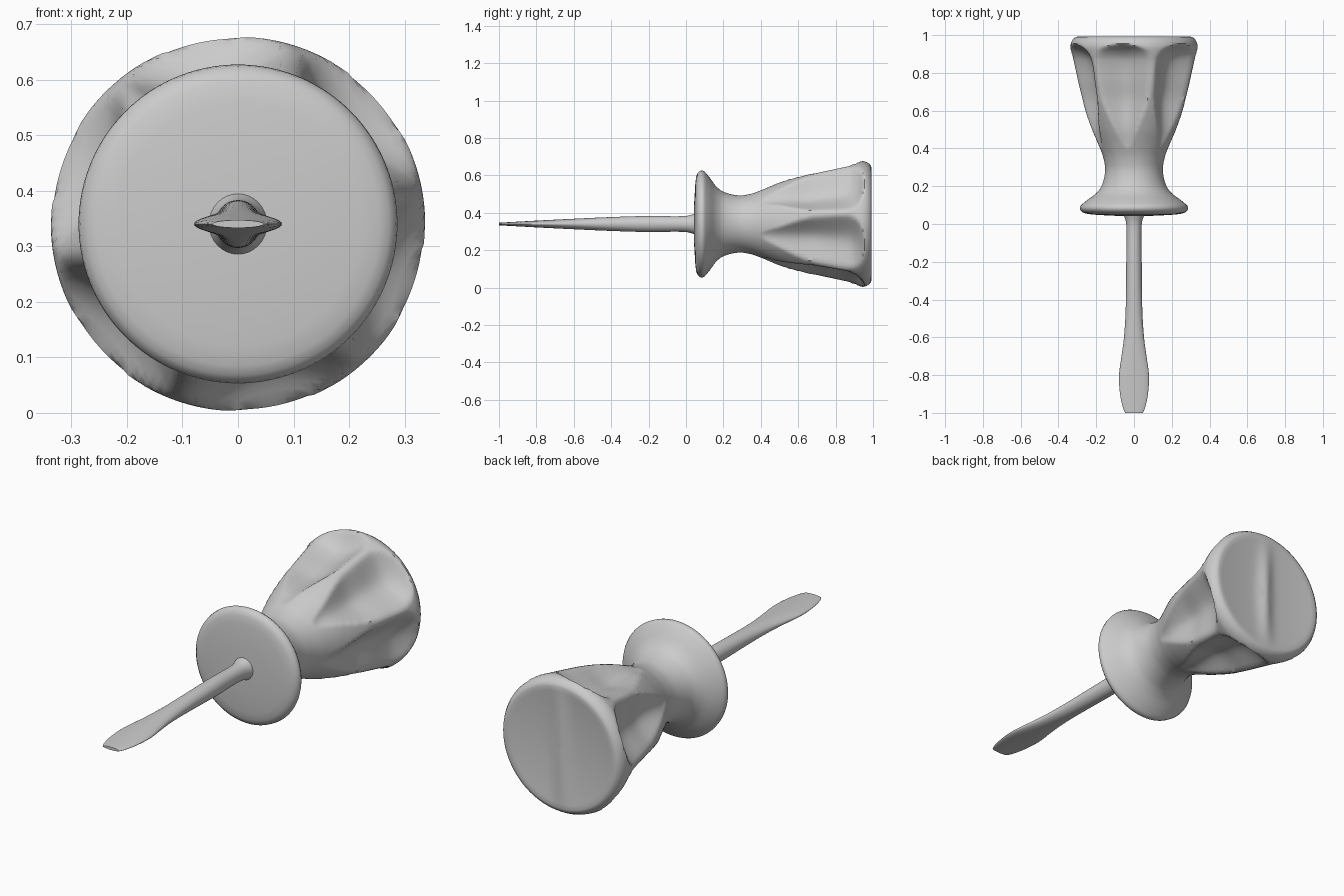
import bpy, bmesh, math

if "Cube" in bpy.data.objects:
    bpy.data.objects.remove(bpy.data.objects["Cube"])

CZ = 0.34      # height of the tool axis
SEG = 120


def lerp(table, y):
    # smooth (Catmull-Rom style) interpolation of (y, value) pairs
    n = len(table)
    if y <= table[0][0]:
        return table[0][1]
    if y >= table[-1][0]:
        return table[-1][1]

    def slope(i):
        a, b = table[max(i - 1, 0)], table[min(i + 1, n - 1)]
        return (b[1] - a[1]) / (b[0] - a[0])

    for i in range(n - 1):
        (y0, v0), (y1, v1) = table[i], table[i + 1]
        if y <= y1:
            h = y1 - y0
            t = (y - y0) / h
            return ((2*t**3 - 3*t*t + 1) * v0 + (t**3 - 2*t*t + t) * h * slope(i)
                    + (3*t*t - 2*t**3) * v1 + (t**3 - t*t) * h * slope(i + 1))


def loft(name, rings, angle):
    # skin a list of rings (lists of points) and close both ends
    bm = bmesh.new()
    vs = [[bm.verts.new(p) for p in r] for r in rings]
    n = len(vs[0])
    for a, b in zip(vs, vs[1:]):
        for i in range(n):
            j = (i + 1) % n
            bm.faces.new((a[i], a[j], b[j], b[i]))
    bm.faces.new(vs[0])
    bm.faces.new(vs[-1][::-1])
    bmesh.ops.recalc_face_normals(bm, faces=bm.faces)
    me = bpy.data.meshes.new(name)
    bm.to_mesh(me)
    bm.free()
    ob = bpy.data.objects.new(name, me)
    bpy.context.collection.objects.link(ob)
    bpy.ops.object.select_all(action='DESELECT')
    bpy.context.view_layer.objects.active = ob
    ob.select_set(True)
    bpy.ops.object.shade_smooth_by_angle(angle=math.radians(angle))
    return ob


# Handle: turned body with six scooped finger flutes
BODY = [(0.10, 0.28), (0.125, 0.25), (0.16, 0.203), (0.20, 0.172), (0.28, 0.153),
        (0.35, 0.162), (0.42, 0.188), (0.50, 0.222), (0.60, 0.258), (0.70, 0.286),
        (0.80, 0.309), (0.90, 0.331), (0.94, 0.337), (0.965, 0.331)]
FLUTE = [(0.40, 0.0), (0.50, 0.3), (0.65, 0.9), (0.75, 1.0), (0.87, 1.0),
         (0.92, 0.65), (0.955, 0.0)]
FLUTE_DEPTH = 0.08


def body_ring(y, r):
    g = max(0.0, lerp(FLUTE, y))
    pts = []
    for i in range(SEG):
        a = 360 * i / SEG
        u = (a - 11) % 60 - 30          # angle from the flute centre
        rr = r - FLUTE_DEPTH * max(0.0, g - (u / 27) ** 2)
        t = math.radians(a)
        pts.append((rr * math.cos(t), y, CZ + rr * math.sin(t)))
    return pts


def cap_ring(r):
    # end face: shallow dish on each side of a soft vertical crease
    pts = []
    for i in range(SEG):
        t = 2 * math.pi * i / SEG
        x = r * math.cos(t)
        fade = max(0.0, 1 - (r / 0.30) ** 2)
        y = 0.992 - fade * (0.018 - 0.018 * math.exp(-(x / 0.04) ** 2))
        pts.append((x, y, CZ + r * math.sin(t)))
    return pts


rings = [body_ring(y, r) for y, r in
         ((0.042, 0.01), (0.044, 0.12), (0.05, 0.22), (0.055, 0.255), (0.062, 0.272),
          (0.074, 0.284), (0.088, 0.287))]
rows = 90
rings += [body_ring(y, lerp(BODY, y)) for y in
          (0.10 + 0.865 * k / rows for k in range(rows + 1))]
rings += [body_ring(0.98, 0.322), body_ring(0.989, 0.31)]
rings += [cap_ring(0.30 * k / 14) for k in range(14, 0, -1)] + [cap_ring(0.003)]
loft("handle", rings, 45)

# Shaft: round rod flattening and flaring into a flat driver tip
HALF_X = [(-1.0, 0.046), (-0.975, 0.058), (-0.90, 0.074), (-0.80, 0.079), (-0.70, 0.066),
          (-0.60, 0.053), (-0.45, 0.044), (-0.2, 0.041), (0.0, 0.041), (0.06, 0.058)]
HALF_Z = [(-1.0, 0.007), (-0.8, 0.018), (-0.6, 0.028), (-0.4, 0.037), (-0.2, 0.043),
          (0.0, 0.043), (0.06, 0.06)]


def shaft_ring(y):
    a, b = lerp(HALF_X, y), lerp(HALF_Z, y)
    return [(a * math.cos(t), y, CZ + b * math.sin(t))
            for t in (2 * math.pi * i / 32 for i in range(32))]


loft("shaft", [shaft_ring(-1 + 1.06 * k / 60) for k in range(61)], 50)
